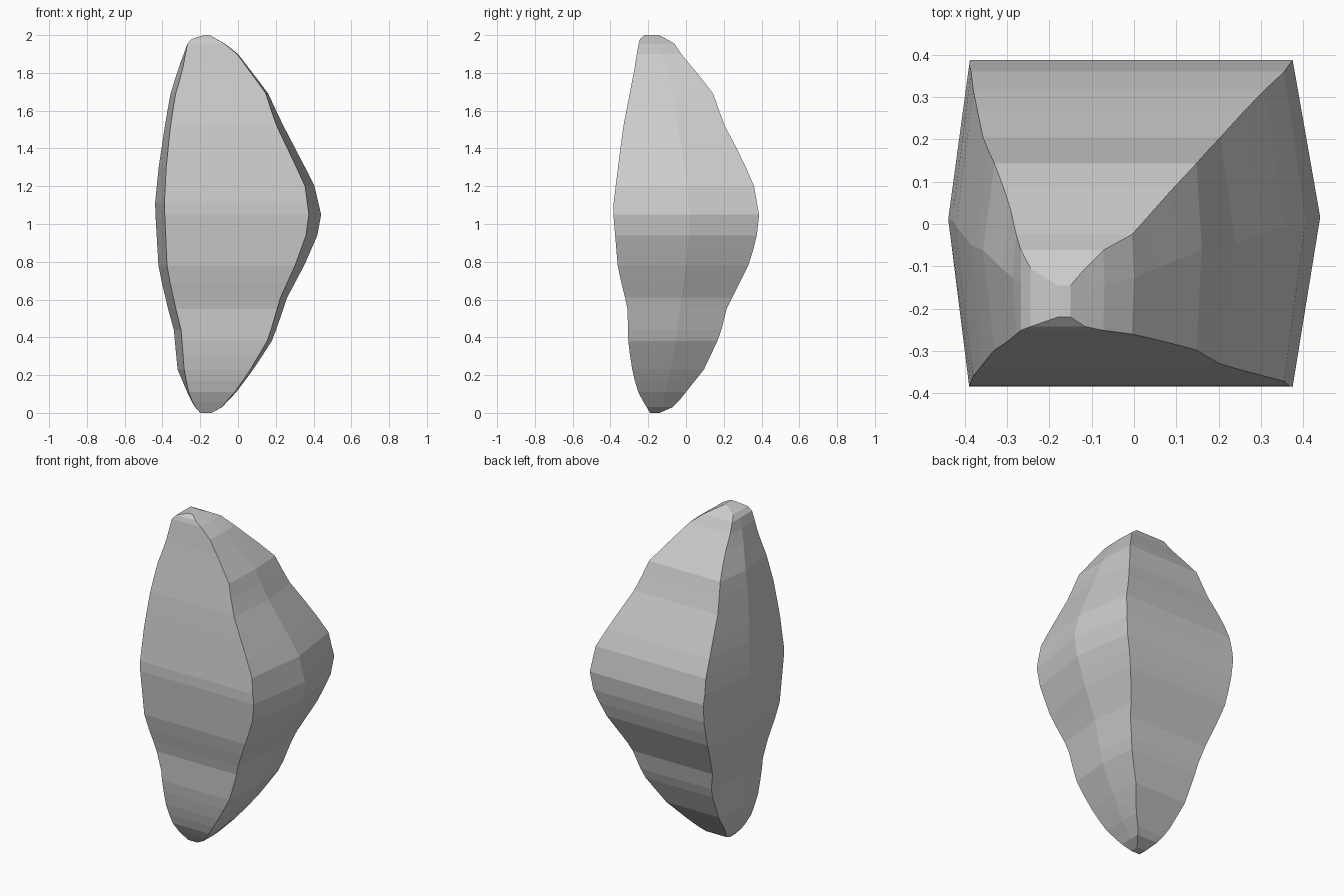
import bpy, bmesh

# Silhouette profiles as (height, offset) pairs
LEFT = [(0, -.2), (.04, -.235), (.1, -.265), (.23, -.32), (.44, -.34), (.55, -.37), (.76, -.42),
        (1.1, -.44), (1.3, -.42), (1.5, -.39), (1.68, -.36), (1.81, -.32), (1.975, -.26), (2, -.18)]
RIGHT = [(0, -.14), (.03, -.085), (.12, 0), (.25, .095), (.39, .185), (.61, .26), (.79, .355),
         (.94, .42), (1.05, .44), (1.2, .405), (1.3, .355), (1.54, .23), (1.69, .16), (1.77, .1),
         (1.9, 0), (1.955, -.07), (2, -.15)]
FRONT = [(0, -.19), (.1, -.25), (.2, -.28), (.36, -.305), (.56, -.31), (.76, -.36), (1.08, -.387),
         (1.3, -.36), (1.5, -.335), (1.68, -.3), (1.81, -.275), (1.975, -.248), (2, -.22)]
BACK = [(0, -.14), (.035, -.06), (.11, 0), (.23, .095), (.41, .18), (.55, .215), (.8, .34), (.96, .38),
        (1.05, .387), (1.2, .36), (1.34, .3), (1.53, .2), (1.7, .14), (1.9, -.025), (1.96, -.065), (2, -.145)]
# How far the side ridges stand out beyond the corner edges
INSET_L = [(0, 0), (.1, .005), (.23, .035), (.76, .045), (1.1, .05), (1.5, .03), (1.81, .025), (1.95, 0), (2, 0)]
INSET_R = [(0, 0), (.15, .01), (.39, .025), (.61, .035), (.94, .06), (1.05, .065), (1.2, .05), (1.54, .035),
           (1.69, .012), (1.9, .005), (2, 0)]
LEVELS = [0, .03, .06, .11, .17, .23, .31, .38, .44, .55, .61, .69, .78, .86, .94, 1.05, 1.11, 1.2, 1.3,
          1.4, 1.52, 1.61, 1.69, 1.77, 1.83, 1.9, 1.955, 1.98, 2]


def sample(profile, z):
    for (z0, v0), (z1, v1) in zip(profile, profile[1:]):
        if z <= z1:
            return v0 + (v1 - v0) * (z - z0) / (z1 - z0)
    return profile[-1][1]


# Six-sided cross-sections stacked and bridged into a crystal-like stone
bm = bmesh.new()
rings = []
for z in LEVELS:
    l, r, f, b = (sample(p, z) for p in (LEFT, RIGHT, FRONT, BACK))
    li, ri = l + sample(INSET_L, z), r - sample(INSET_R, z)
    mid = (f + b) / 2 + .015
    section = [(li, f), (ri, f), (r, mid), (ri, b), (li, b), (l, mid)]
    rings.append([bm.verts.new((x, y, z)) for x, y in section])

for lo, hi in zip(rings, rings[1:]):
    for i in range(6):
        j = (i + 1) % 6
        bm.faces.new((lo[i], lo[j], hi[j], hi[i]))
bm.faces.new(rings[0][::-1])
bm.faces.new(rings[-1])
bmesh.ops.recalc_face_normals(bm, faces=bm.faces)

mesh = bpy.data.meshes.new("faceted_stone")
bm.to_mesh(mesh)
bm.free()
stone = bpy.data.objects.new("faceted_stone", mesh)
bpy.context.collection.objects.link(stone)
